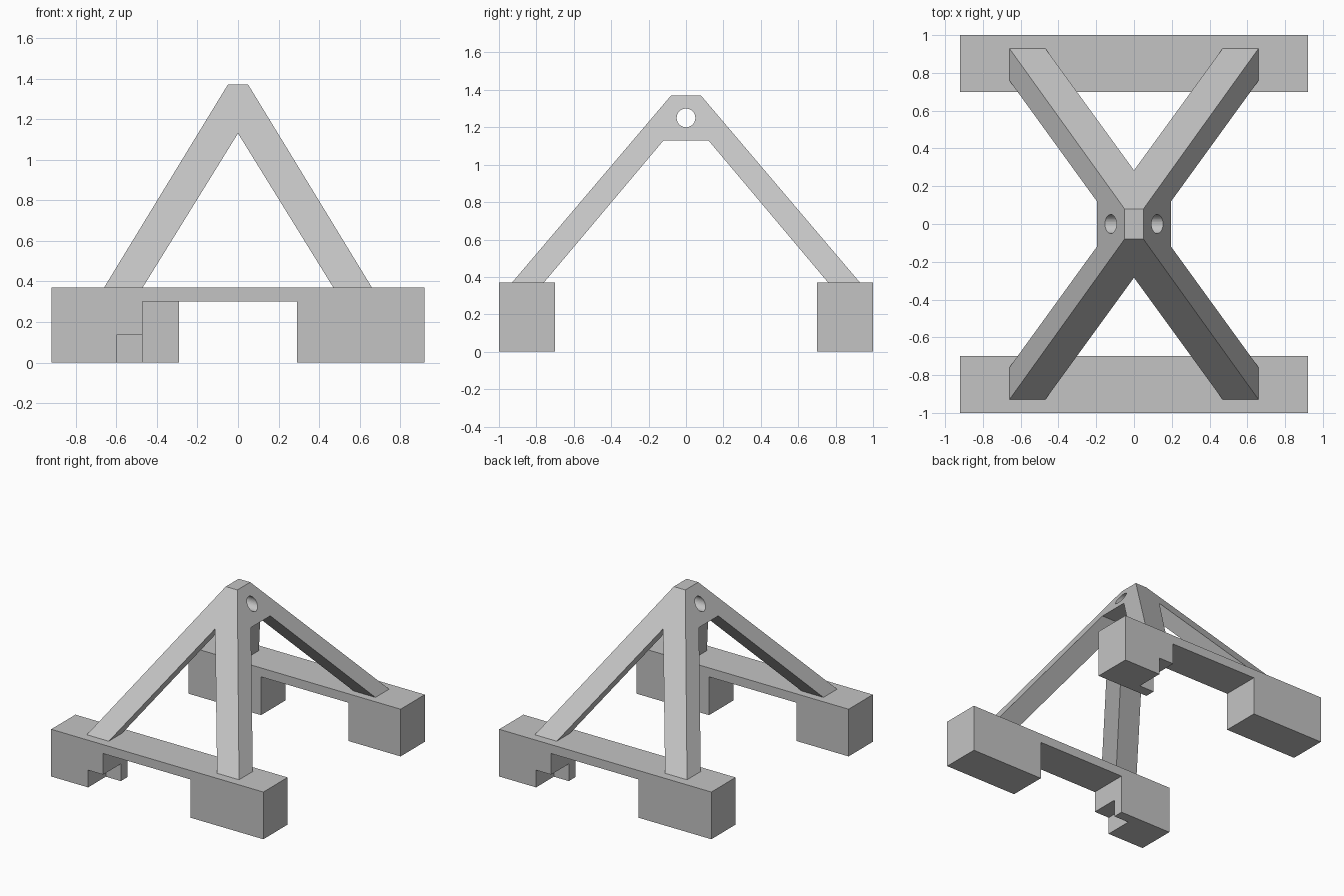
import bpy
import math

cube = bpy.data.objects.get("Cube")
if cube:
    bpy.data.objects.remove(cube, do_unlink=True)

grey = bpy.data.materials.new("plain grey")
grey.use_nodes = True
tone = (0.55, 0.55, 0.55, 1)
grey.diffuse_color = tone
grey.node_tree.nodes["Principled BSDF"].inputs["Base Color"].default_value = tone


def prism(name, profile, axis, lo, hi):
    """Extrude a (horizontal, z) profile along the x or y axis."""
    def place(u, z, d):
        return (u, d, z) if axis == "y" else (d, u, z)
    n = len(profile)
    verts = [place(u, z, d) for d in (lo, hi) for u, z in profile]
    faces = [tuple(range(n)), tuple(range(2 * n - 1, n - 1, -1))]
    faces += [(i, i + n, (i + 1) % n + n, (i + 1) % n) for i in range(n)]
    if axis == "x":
        faces = [f[::-1] for f in faces]
    mesh = bpy.data.meshes.new(name)
    mesh.from_pydata(verts, [], faces)
    mesh.materials.append(grey)
    obj = bpy.data.objects.new(name, mesh)
    bpy.context.collection.objects.link(obj)
    return obj


def combine(obj, cutter, operation):
    """Apply a boolean and discard the helper."""
    mod = obj.modifiers.new(operation.lower(), "BOOLEAN")
    mod.operation = operation
    mod.solver = "EXACT"
    mod.object = cutter
    bpy.context.view_layer.objects.active = obj
    bpy.ops.object.modifier_apply(modifier=mod.name)
    bpy.data.objects.remove(cutter, do_unlink=True)


def mirrored(half):
    """Complete a half profile across the vertical centre line."""
    return half + [(-u, z) for u, z in reversed(half) if u]


# Four-legged frame: front A-shape crossed with the side arch
frame = prism("leg_frame", mirrored([(0, 1.13), (0.47, 0.37), (0.66, 0.37), (0.05, 1.37)]),
              "y", -1.1, 1.1)
arch = prism("arch_helper", mirrored([(0.12, 1.13), (0.844, 0.27), (1.015, 0.27), (0.08, 1.37)]),
             "x", -0.8, 0.8)
combine(frame, arch, "INTERSECT")

# Round pivot hole through the apex
ring = [(0.05 * math.cos(math.tau * i / 32), 1.25 + 0.05 * math.sin(math.tau * i / 32))
        for i in range(32)]
combine(frame, prism("hole_helper", ring, "x", -0.5, 0.5), "DIFFERENCE")

# Base beam with a foot at each end, one foot shorter and notched
beam = prism("front_base", [(-0.92, 0), (-0.47, 0), (-0.47, 0.3), (0.29, 0.3), (0.29, 0),
                            (0.92, 0), (0.92, 0.37), (-0.92, 0.37)], "y", -1, -0.7)
notch = prism("notch_helper", [(-0.6, -0.1), (-0.4, -0.1), (-0.4, 0.135), (-0.6, 0.135)],
              "y", -1.1, -0.78)
combine(beam, notch, "DIFFERENCE")

# Matching beam at the back, turned half way round
back = bpy.data.objects.new("back_base", beam.data.copy())
bpy.context.collection.objects.link(back)
back.rotation_euler.z = math.pi

# Consistent outward normals
for obj in (frame, beam, back):
    bpy.ops.object.select_all(action="DESELECT")
    obj.select_set(True)
    bpy.context.view_layer.objects.active = obj
    bpy.ops.object.mode_set(mode="EDIT")
    bpy.ops.mesh.select_all(action="SELECT")
    bpy.ops.mesh.normals_make_consistent(inside=False)
    bpy.ops.object.mode_set(mode="OBJECT")
